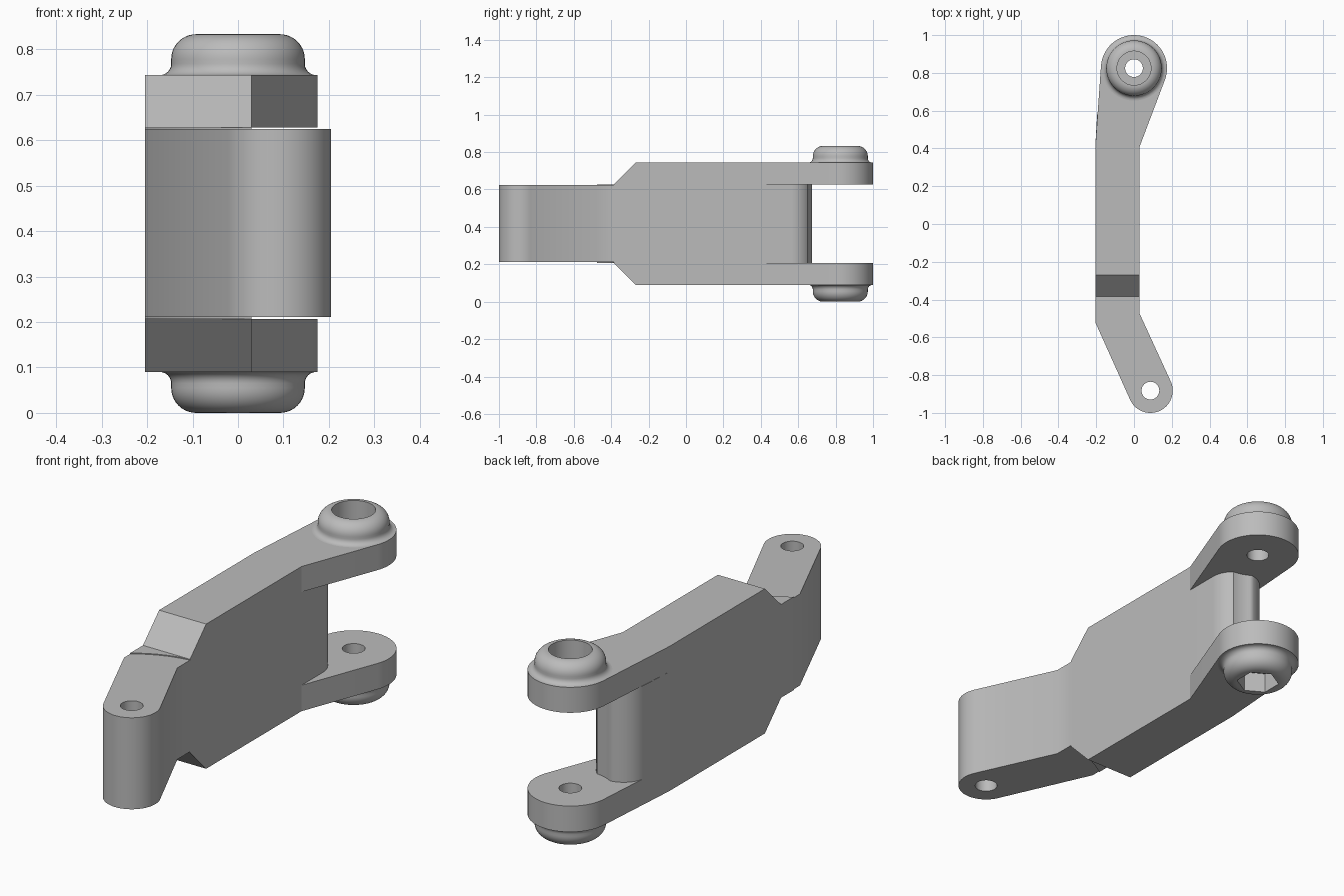
import bpy, bmesh, math
from math import sin, cos, pi, atan2, acos, hypot

if "Cube" in bpy.data.objects:
    bpy.data.objects.remove(bpy.data.objects["Cube"], do_unlink=True)

STEEL = (0.5, 0.5, 0.5, 1)
steel = bpy.data.materials.new("plain_steel_grey")
steel.diffuse_color = STEEL
steel.use_nodes = True
steel.node_tree.nodes["Principled BSDF"].inputs["Base Color"].default_value = STEEL

# Main dimensions
LEFT, RIGHT = -0.205, 0.03
BOTTOM, TOP = 0.09, 0.743
FORK, FORK_R, FOLD = (0, 0.825), 0.175, 0.41
TONGUE, TONGUE_R = (0.087, -0.882), 0.118
HOLE_R = 0.047
SLOT_LOW, SLOT_HIGH = 0.207, 0.628


def finish(name, bm):
    bmesh.ops.recalc_face_normals(bm, faces=bm.faces)
    mesh = bpy.data.meshes.new(name)
    bm.to_mesh(mesh)
    bm.free()
    ob = bpy.data.objects.new(name, mesh)
    bpy.context.collection.objects.link(ob)
    mesh.materials.append(steel)
    bpy.ops.object.select_all(action="DESELECT")
    ob.select_set(True)
    bpy.context.view_layer.objects.active = ob
    bpy.ops.object.shade_smooth_by_angle(angle=math.radians(30))
    return ob


def arc(centre, r, start, end, n=24):
    step = (end - start) / n
    return [(centre[0] + r * cos(start + step * i),
             centre[1] + r * sin(start + step * i)) for i in range(n + 1)]


def rounded_end(first, last, centre, r):
    """Outline from one corner, tangentially round an eye, to another corner."""
    def bearing(p, side):
        dx, dy = p[0] - centre[0], p[1] - centre[1]
        return atan2(dy, dx) + side * acos(r / hypot(dx, dy))
    start, end = bearing(first, 1), bearing(last, -1)
    end = start + (end - start) % (2 * pi)
    return [first] + arc(centre, r, start, end, 36) + [last]


def prism(name, outline, low, high, hole=None, axis="z"):
    """Extrude a plan outline upward, or a (y, z) side outline along x."""
    bm = bmesh.new()
    loops = [outline] + ([arc(hole, HOLE_R, 0, 2 * pi, 32)[:-1]] if hole else [])
    for loop in loops:
        vs = [bm.verts.new((a, b, low) if axis == "z" else (low, a, b))
              for a, b in loop]
        for v, w in zip(vs, vs[1:] + vs[:1]):
            bm.edges.new((v, w))
    bmesh.ops.triangle_fill(bm, edges=bm.edges[:], use_beauty=True)
    ret = bmesh.ops.extrude_face_region(bm, geom=bm.faces[:], use_keep_orig=True)
    moved = [g for g in ret["geom"] if isinstance(g, bmesh.types.BMVert)]
    d = high - low
    bmesh.ops.translate(bm, verts=moved, vec=(0, 0, d) if axis == "z" else (d, 0, 0))
    return finish(name, bm)


def head(name, base, direction, hex_socket):
    """Rounded bolt head with a round or six-sided socket."""
    profile = [(0.172, 0, False)]
    profile += [(r, h, False) for r, h in arc((0.172, 0.025), 0.025, -pi / 2, -pi, 6)]
    profile += [(r, h, False) for r, h in arc((0.092, 0.035), 0.055, 0, pi / 2, 10)]
    profile += [(0.09, 0.09, hex_socket), (0.09, 0, hex_socket), (HOLE_R, 0, False)]
    bm = bmesh.new()
    n, rings = 48, []
    for r, h, six in profile:
        ring = []
        for i in range(n):
            a = 2 * pi * i / n + pi / 6
            # Flat sides between corners spaced a sixth of a turn apart
            rr = r * cos(pi / 6) / cos((i % 8) * 2 * pi / n - pi / 6) if six else r
            ring.append(bm.verts.new((FORK[0] + rr * cos(a), FORK[1] + rr * sin(a),
                                      base + direction * h)))
        rings.append(ring)
    for lower, upper in zip(rings, rings[1:]):
        for i in range(n):
            j = (i + 1) % n
            bm.faces.new((lower[i], lower[j], upper[j], upper[i]))
    bmesh.ops.remove_doubles(bm, verts=bm.verts, dist=0.0001)
    return finish(name, bm)


# Main block with sloped front corners
prism("main_block", [(-0.385, SLOT_LOW), (-0.27, BOTTOM), (FOLD, BOTTOM),
                     (FOLD, TOP), (-0.27, TOP), (-0.385, SLOT_HIGH)],
      LEFT, RIGHT, axis="x")

# Thin curved step between the block and the tongue
step = [atan2(-0.384 - TONGUE[1], RIGHT - TONGUE[0]),
        atan2(-0.476 - TONGUE[1], LEFT - TONGUE[0])]
prism("curved_step", arc(TONGUE, 0.5, step[0], step[1], 16)
      + [(LEFT, -0.38), (RIGHT, -0.38)], SLOT_LOW, SLOT_HIGH)

# Tongue with its pin hole
prism("tongue", [(RIGHT, -0.384), (LEFT, -0.384)]
      + rounded_end((LEFT, -0.52), (RIGHT, -0.475), TONGUE, TONGUE_R),
      0.211, 0.624, TONGUE)

# Two fork arms
arm = rounded_end((RIGHT, FOLD), (LEFT, FOLD), FORK, FORK_R)
prism("lower_arm", arm, BOTTOM, SLOT_LOW, FORK)
prism("upper_arm", arm, SLOT_HIGH, TOP, FORK)

# Rounded web between the arms, hollowed slightly to clear the next link
web = [(RIGHT, FOLD)]
for x, y in arc((-0.083, 0.562), 0.113, 0, pi, 32):
    dx, dy = x - FORK[0], y - FORK[1]
    k = max(1, 0.176 / hypot(dx, dy))
    web.append((FORK[0] + dx * k, FORK[1] + dy * k))
prism("web", web + [(LEFT, FOLD)], SLOT_LOW, SLOT_HIGH)

# Bolt heads outside the fork
head("upper_bolt_head", TOP, 1, False)
head("lower_bolt_head", BOTTOM, -1, True)
